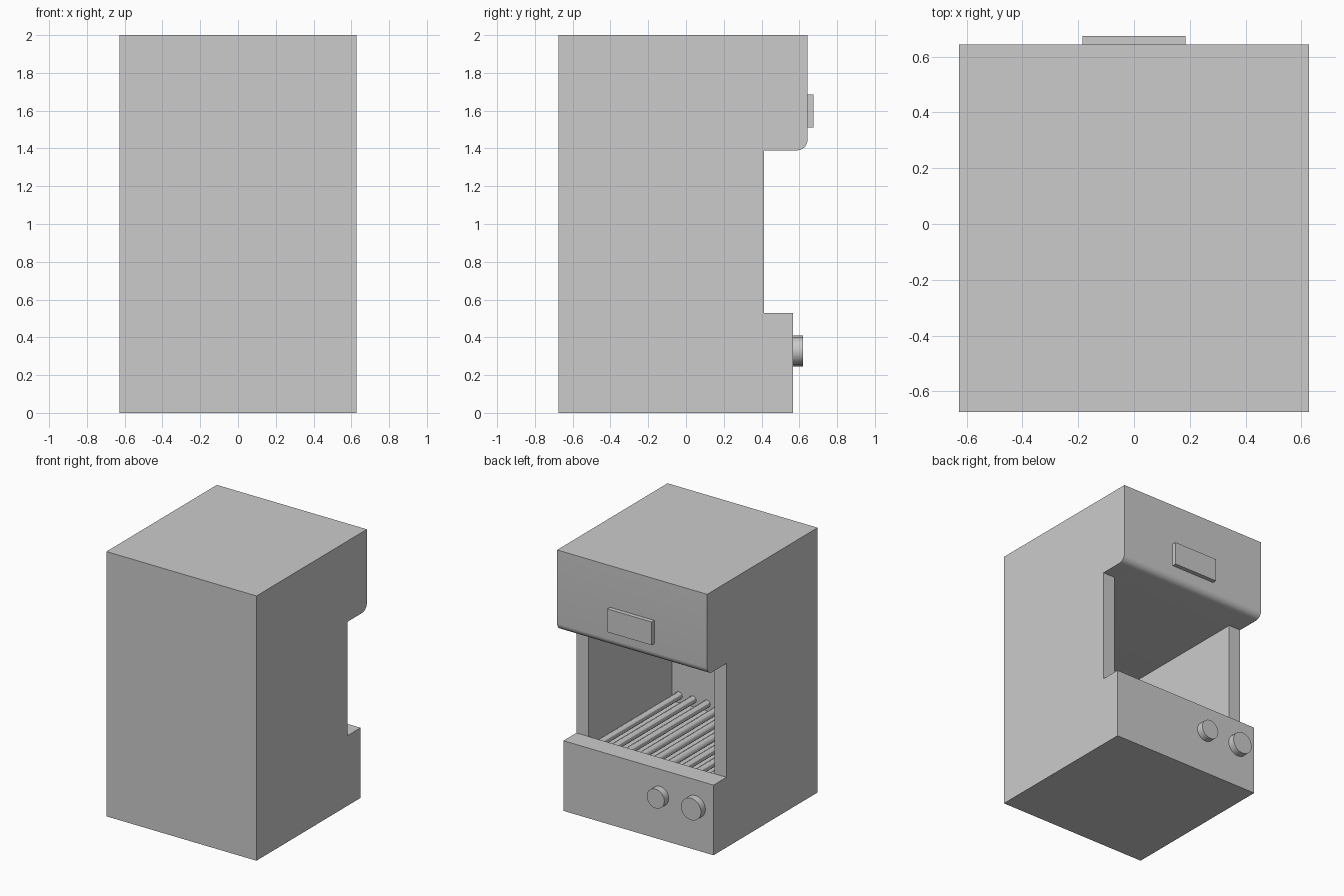
import bpy, bmesh, math
from mathutils import Matrix, Vector

if "Cube" in bpy.data.objects:
    bpy.data.objects.remove(bpy.data.objects["Cube"])

HALF_W, INNER_W = 0.627, 0.527
BACK, OPEN_Y, BASE_Y, HOOD_Y = -0.675, 0.413, 0.567, 0.643
SHELF_Z, HOOD_Z, TOP = 0.53, 1.39, 2.0


def finish(bm, name, smooth=False):
    bmesh.ops.recalc_face_normals(bm, faces=bm.faces)
    mesh = bpy.data.meshes.new(name)
    bm.to_mesh(mesh)
    bm.free()
    obj = bpy.data.objects.new(name, mesh)
    bpy.context.collection.objects.link(obj)
    if smooth:
        bpy.ops.object.select_all(action='DESELECT')
        obj.select_set(True)
        bpy.context.view_layer.objects.active = obj
        bpy.ops.object.shade_smooth_by_angle(angle=math.radians(30))
    return obj


def extrude_profile(name, points, x0, x1):
    """Extrude a (y, z) outline along x."""
    bm = bmesh.new()
    face = bm.faces.new([bm.verts.new((x0, y, z)) for y, z in points])
    geom = bmesh.ops.extrude_face_region(bm, geom=[face])["geom"]
    verts = [g for g in geom if isinstance(g, bmesh.types.BMVert)]
    bmesh.ops.translate(bm, verts=verts, vec=(x1 - x0, 0, 0))
    return finish(bm, name, smooth=True)


def cylinder_y(name, x, z, radius, y0, y1, sides):
    bm = bmesh.new()
    mat = Matrix.Translation((x, (y0 + y1) / 2, z)) @ Matrix.Rotation(math.pi / 2, 4, 'X')
    bmesh.ops.create_cone(bm, cap_ends=True, segments=sides, radius1=radius,
                          radius2=radius, depth=y1 - y0, matrix=mat)
    return finish(bm, name, smooth=True)


def box(name, lo, hi):
    lo, hi = Vector(lo), Vector(hi)
    bm = bmesh.new()
    mat = Matrix.Translation((lo + hi) / 2) @ Matrix.Diagonal((*(hi - lo), 1))
    bmesh.ops.create_cube(bm, size=1, matrix=mat)
    return finish(bm, name)


# Hood outline with a rounded lower lip
R = 0.055
lip = [(HOOD_Y - R + R * math.sin(a), HOOD_Z + R - R * math.cos(a))
       for a in (math.radians(90 * i / 8) for i in range(9))]
hood = lip + [(HOOD_Y, TOP), (BACK, TOP)]
base = [(BACK, 0), (BASE_Y, 0), (BASE_Y, SHELF_Z), (OPEN_Y, SHELF_Z)]

# Solid side walls
for side, name in ((-1, "left_wall"), (1, "right_wall")):
    extrude_profile(name, base + [(OPEN_Y, HOOD_Z)] + hood, side * INNER_W, side * HALF_W)

# Middle of the cabinet, hollowed around the cooking chamber
FLOOR_Z, CHAMBER_BACK = 0.42, -0.585
chamber = [(OPEN_Y, FLOOR_Z), (CHAMBER_BACK, FLOOR_Z), (CHAMBER_BACK, HOOD_Z)]
extrude_profile("cabinet_core", base + chamber + hood, -INNER_W, INNER_W)

# Grill bars
for i in range(-4, 5):
    cylinder_y(f"grill_bar_{i + 5}", i * 0.117, 0.475, 0.028, CHAMBER_BACK, OPEN_Y, 12)

# Control knobs
cylinder_y("large_knob", -0.476, 0.328, 0.083, BASE_Y, 0.62, 32)
cylinder_y("small_knob", -0.18, 0.328, 0.073, BASE_Y, 0.62, 32)

# Hood plate
box("hood_plate", (-0.185, HOOD_Y, 1.51), (0.185, 0.675, 1.685))
